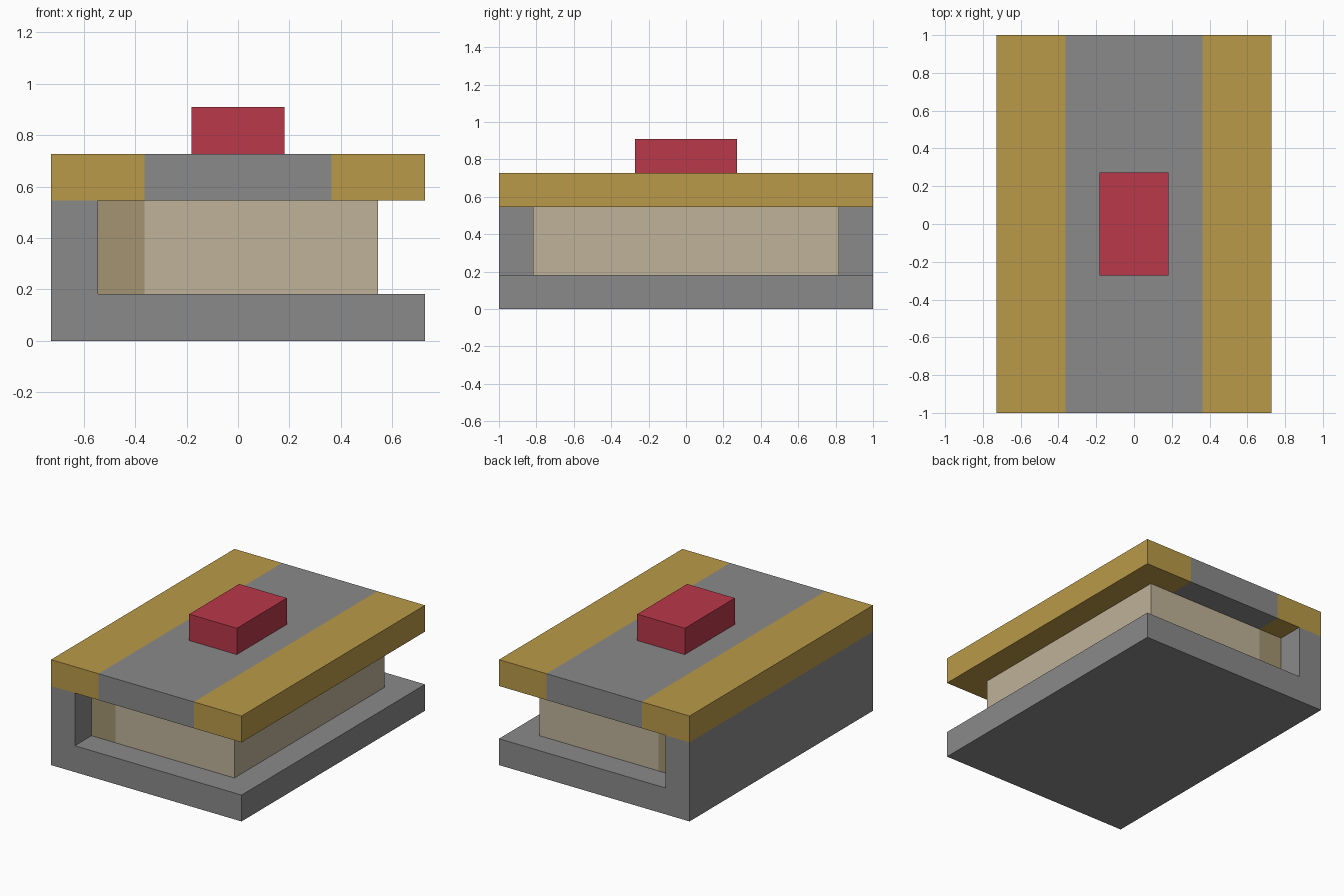
import bpy
import bmesh
from mathutils import Vector

U = 2 / 11  # grid unit: the model is 8 x 11 x 5 units

cube = bpy.data.objects.get("Cube")
if cube:
    bpy.data.objects.remove(cube, do_unlink=True)


def material(name, rgb):
    """Flat material from 0-255 display colours."""
    lin = [((c / 255 + 0.055) / 1.055) ** 2.4 for c in rgb]
    mat = bpy.data.materials.new(name)
    mat.use_nodes = True
    mat.diffuse_color = (*lin, 1)
    mat.node_tree.nodes["Principled BSDF"].inputs["Base Color"].default_value = (*lin, 1)
    return mat


GREY = material("grey", (138, 138, 138))
GOLD = material("gold", (186, 154, 72))
CREAM = material("cream", (191, 178, 152))
TAN = material("dark_tan", (163, 148, 113))
RED = material("red", (185, 56, 74))


def prism(name, profile, half_depth, mats, cuts=(), rule=None):
    """Extrude an x-z profile along y, cut it at given x, colour faces by rule."""
    bm = bmesh.new()
    face = bm.faces.new([bm.verts.new((x * U, -half_depth * U, z * U)) for x, z in profile])
    ext = bmesh.ops.extrude_face_region(bm, geom=[face])
    verts = [g for g in ext["geom"] if isinstance(g, bmesh.types.BMVert)]
    bmesh.ops.translate(bm, verts=verts, vec=Vector((0, 2 * half_depth * U, 0)))
    for x in cuts:
        geom = bm.verts[:] + bm.edges[:] + bm.faces[:]
        bmesh.ops.bisect_plane(bm, geom=geom, plane_co=(x * U, 0, 0), plane_no=(1, 0, 0))
    bmesh.ops.recalc_face_normals(bm, faces=bm.faces[:])
    if rule:
        for f in bm.faces:
            f.material_index = rule(f.calc_center_median().x / U)
    mesh = bpy.data.meshes.new(name)
    bm.to_mesh(mesh)
    bm.free()
    for m in mats:
        mesh.materials.append(m)
    obj = bpy.data.objects.new(name, mesh)
    bpy.context.collection.objects.link(obj)
    return obj


def rect(x0, x1, z0, z1):
    return [(x0, z0), (x1, z0), (x1, z1), (x0, z1)]


# Bottom cover and spine in one L-shaped piece
prism("base_and_spine", [(-4, 0), (4, 0), (4, 1), (-3, 1), (-3, 3), (-4, 3)], 5.5, [GREY])

# Inner block with a darker strip beside the spine
prism("page_block", rect(-3, 3, 1, 3), 4.5, [CREAM, TAN], cuts=[-2],
      rule=lambda x: int(x < -2))

# Top cover with a gold band along each long side
prism("top_cover", rect(-4, 4, 3, 4), 5.5, [GREY, GOLD], cuts=[-2, 2],
      rule=lambda x: int(abs(x) > 2))

# Raised red block on the cover
prism("top_block", rect(-1, 1, 4, 5), 1.5, [RED])
